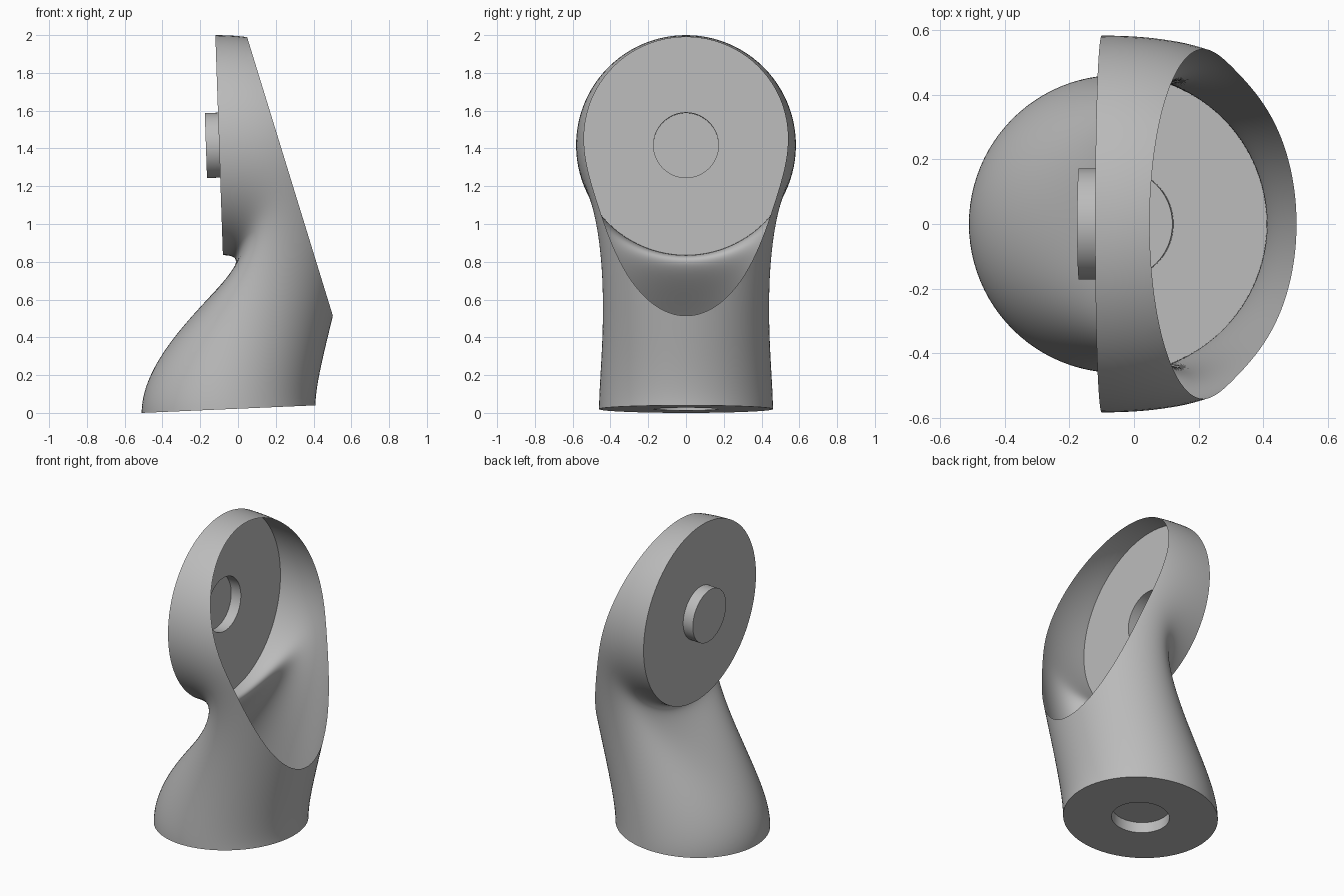
import bpy, bmesh, math
from mathutils import Vector

cube = bpy.data.objects.get("Cube")
if cube:
    bpy.data.objects.remove(cube, do_unlink=True)

SEGS, STEPS = 96, 64
ANGLES = [2 * math.pi * i / SEGS for i in range(SEGS)]

grey = bpy.data.materials.new("plain_grey")
grey.use_nodes = True
grey.diffuse_color = (0.5, 0.5, 0.5, 1)
grey.node_tree.nodes["Principled BSDF"].inputs["Base Color"].default_value = (0.5, 0.5, 0.5, 1)


def bridge(bm, rings, flip=False):
    """Join successive closed rings of vertices with quads."""
    for a, b in zip(rings, rings[1:]):
        for i in range(SEGS):
            j = (i + 1) % SEGS
            quad = [a[i], a[j], b[j], b[i]]
            bm.faces.new(quad[::-1] if flip else quad)


def finish(name, bm):
    mesh = bpy.data.meshes.new(name)
    bm.to_mesh(mesh)
    bm.free()
    mesh.materials.append(grey)
    obj = bpy.data.objects.new(name, mesh)
    bpy.context.collection.objects.link(obj)
    bpy.ops.object.select_all(action='DESELECT')
    obj.select_set(True)
    bpy.context.view_layer.objects.active = obj
    bpy.ops.object.shade_smooth_by_angle(angle=math.radians(35))
    return obj


# The two end circles: centre, in-plane half axis, and direction of travel
BASE_C, BASE_U = Vector((-0.05, 0, 0.02)), Vector((0.46, 0, 0.02))
FACE_C, FACE_U = Vector((-0.10, 0, 1.4175)), Vector((-0.02, 0, 0.5825))
BASE_DIR = Vector((-0.043, 0, 1)).normalized()
FACE_DIR = Vector((-1, 0, -0.034)).normalized()


def shell_point(t, angle):
    """Cubic path from the base circle to the upright circle."""
    c, s = math.cos(angle), math.sin(angle)
    p0 = BASE_C + BASE_U * c
    p3 = FACE_C + FACE_U * c
    p1 = p0 + Vector((0, 0, 0.42))
    p2 = p3 + Vector((0.775 + 0.485 * c, 0, 0))
    k = 1 - t
    p = p0 * k**3 + p1 * (3 * k * k * t) + p2 * (3 * k * t * t) + p3 * t**3
    # Half width, pinched at the waist
    p.y = s * (0.46 + 0.122 * t * t * (3 - 2 * t) - 1.05 * (t * k) ** 2)
    return p


# Curved hollow body, sliced open by a sloping plane
bm = bmesh.new()
bridge(bm, [[bm.verts.new(shell_point(n / STEPS, a)) for a in ANGLES]
            for n in range(STEPS + 1)])
bmesh.ops.bisect_plane(bm, geom=bm.verts[:] + bm.edges[:] + bm.faces[:],
                       plane_co=(0.045, 0, 2), plane_no=(1.495, 0, 0.46),
                       clear_outer=True)
finish("hollow_body", bm)


def end_plate(name, centre, u, direction, width, flip):
    """Disc with a hollow round boss pushed along the direction."""
    bm = bmesh.new()

    def ring(radius_u, radius_v, push):
        axis = u.normalized() * radius_u
        return [bm.verts.new(centre + axis * math.cos(a) + direction * push
                             + Vector((0, radius_v * math.sin(a), 0))) for a in ANGLES]

    boss = 0.172
    rings = [ring(u.length, width, 0), ring(boss, boss, 0), ring(boss, boss, 0.07)]
    bridge(bm, rings, flip)
    bm.faces.new(rings[-1][::-1] if flip else rings[-1])
    finish(name, bm)


# Bottom plate with a socket, upright plate with a matching peg
end_plate("base_plate_with_socket", BASE_C, BASE_U, BASE_DIR, 0.46, True)
end_plate("face_plate_with_peg", FACE_C, FACE_U, FACE_DIR, 0.582, False)
